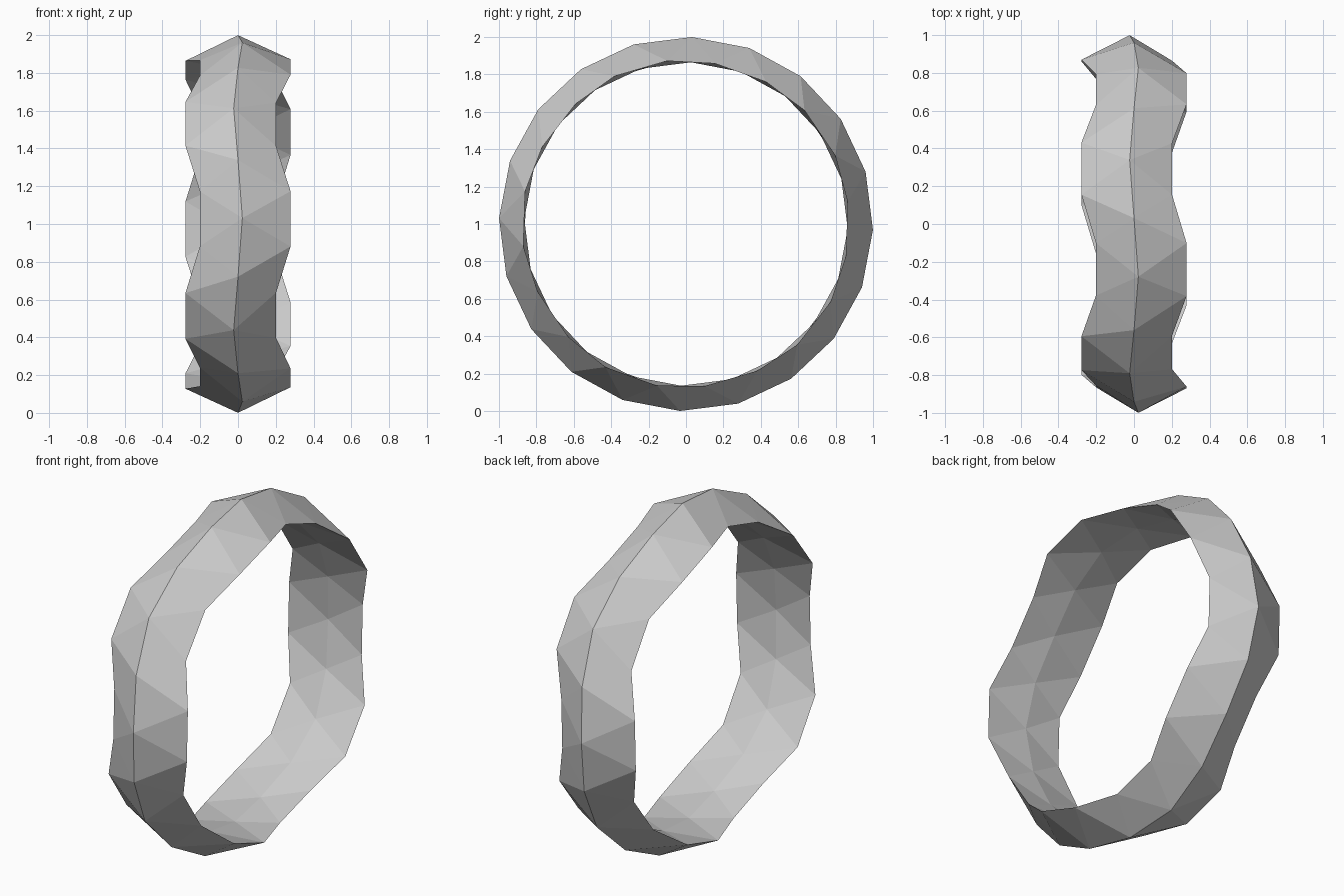
import bpy, bmesh, math

cube = bpy.data.objects.get("Cube")
if cube:
    bpy.data.objects.remove(cube, do_unlink=True)

COUNT = 20                      # segments around the band
STEP = 2 * math.pi / COUNT
START = math.radians(178.2)     # crest of the first sideways wave
WAVES = 5


def material(name, rgb):
    mat = bpy.data.materials.new(name)
    mat.use_nodes = True
    mat.diffuse_color = (*rgb, 1)
    mat.node_tree.nodes["Principled BSDF"].inputs["Base Color"].default_value = (*rgb, 1)
    return mat


def loop(bm, x, radius, sway, offset=0.0):
    """Closed ring of vertices about the x axis, swaying sideways in waves."""
    verts = []
    for i in range(COUNT):
        turn = (i + offset) * STEP
        wave = math.cos(WAVES * turn)
        # half-step rings bunch slightly into pairs
        angle = START + turn + (math.radians(0.6) * math.sin(2 * WAVES * turn) if offset else 0)
        r = radius + (0.004 * wave * math.copysign(1, x) if offset else 0)
        verts.append(bm.verts.new((x + sway * wave, r * math.cos(angle), 1 + r * math.sin(angle))))
    return verts


def strip(bm, whole, half):
    """Zigzag triangles between a whole-step ring and a half-step ring."""
    for i in range(COUNT):
        j = (i + 1) % COUNT
        bm.faces.new((whole[i], whole[j], half[i]))
        bm.faces.new((half[i], whole[j], half[j]))


# Band with a raised outer ridge, two wavy rims and a nearly flat inside
bm = bmesh.new()
ridge = loop(bm, 0, 1.0, 0.023)
inside = loop(bm, 0, 0.865, 0.023)
for side in (1, -1):
    rim = loop(bm, side * 0.24, 0.875, 0.054, 0.5)
    strip(bm, ridge, rim)
    strip(bm, inside, rim)
bmesh.ops.recalc_face_normals(bm, faces=bm.faces)

mesh = bpy.data.meshes.new("faceted_band")
bm.to_mesh(mesh)
bm.free()
mesh.materials.append(material("light grey", (0.6, 0.6, 0.6)))
band = bpy.data.objects.new("faceted_band", mesh)
bpy.context.collection.objects.link(band)
